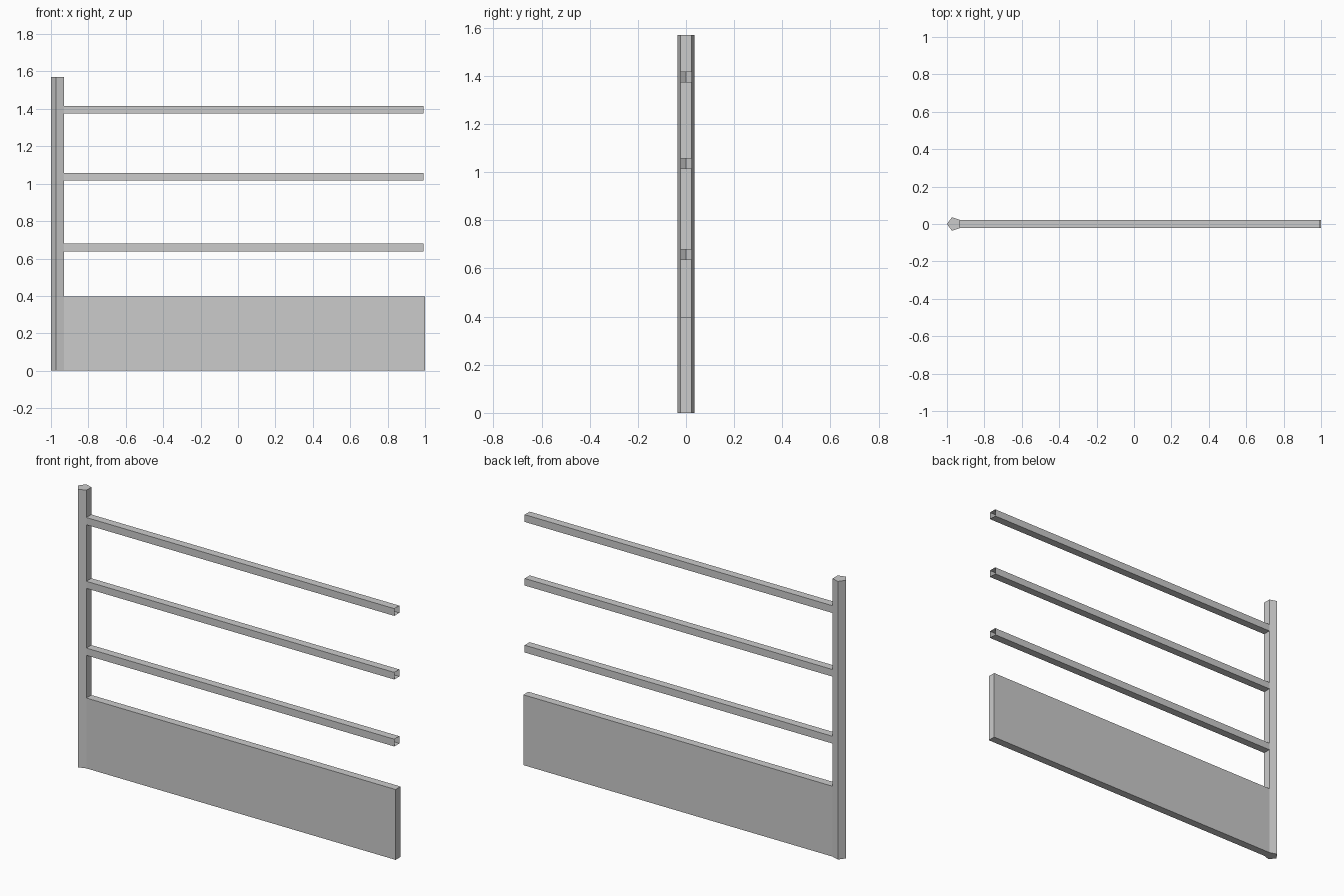
import bpy, bmesh
from math import cos, sin, pi
from mathutils import Vector

if "Cube" in bpy.data.objects:
    bpy.data.objects.remove(bpy.data.objects["Cube"])

HEIGHT, R = 1.57, 0.038
CX = -1 + R                        # post axis, point of the pentagon at x = -1
PANEL_TOP, PANEL_END = 0.397, 1.0
RAILS = [(0.638, 0.679), (1.016, 1.056), (1.375, 1.416)]
RAIL_END = 0.992

bm = bmesh.new()

# Post: five-sided prism, point to the left and flat face to the right
ring = [bm.verts.new((CX + R * cos(pi + i * 2 * pi / 5), R * sin(pi + i * 2 * pi / 5), 0))
        for i in range(5)]
base = bm.faces.new(ring)
up = bmesh.ops.extrude_face_region(bm, geom=[base], use_keep_orig=True)
bmesh.ops.translate(bm, vec=(0, 0, HEIGHT),
                    verts=[g for g in up["geom"] if isinstance(g, bmesh.types.BMVert)])
bmesh.ops.recalc_face_normals(bm, faces=bm.faces)


def right_faces():
    return [f for f in bm.faces if f.normal.x > 0.99 and f.calc_center_median().x < -0.9]


# Cut the flat face at the panel and rail heights
for z in [PANEL_TOP] + [h for rail in RAILS for h in rail]:
    faces = right_faces()
    edges = list({e for f in faces for e in f.edges})
    bmesh.ops.bisect_plane(bm, geom=faces + edges, plane_co=Vector((0, 0, z)),
                           plane_no=Vector((0, 0, 1)))
    bm.normal_update()


def pull_out(z0, z1, end, is_open):
    """Extrude the strip of the flat face between z0 and z1 out to x = end."""
    zc = (z0 + z1) / 2
    face = min(right_faces(), key=lambda f: abs(f.calc_center_median().z - zc))
    tip = bmesh.ops.extrude_discrete_faces(bm, faces=[face])["faces"][0]
    for v in tip.verts:
        v.co.x = end
    if is_open:
        bmesh.ops.delete(bm, geom=[tip], context='FACES_ONLY')
    bm.normal_update()


# Solid bottom panel and open-ended hollow rails
pull_out(0, PANEL_TOP, PANEL_END, False)
for z0, z1 in RAILS:
    pull_out(z0, z1, RAIL_END, True)

bmesh.ops.recalc_face_normals(bm, faces=bm.faces)
mesh = bpy.data.meshes.new("fence_section")
bm.to_mesh(mesh)
bm.free()
bpy.context.collection.objects.link(bpy.data.objects.new("fence_section", mesh))
